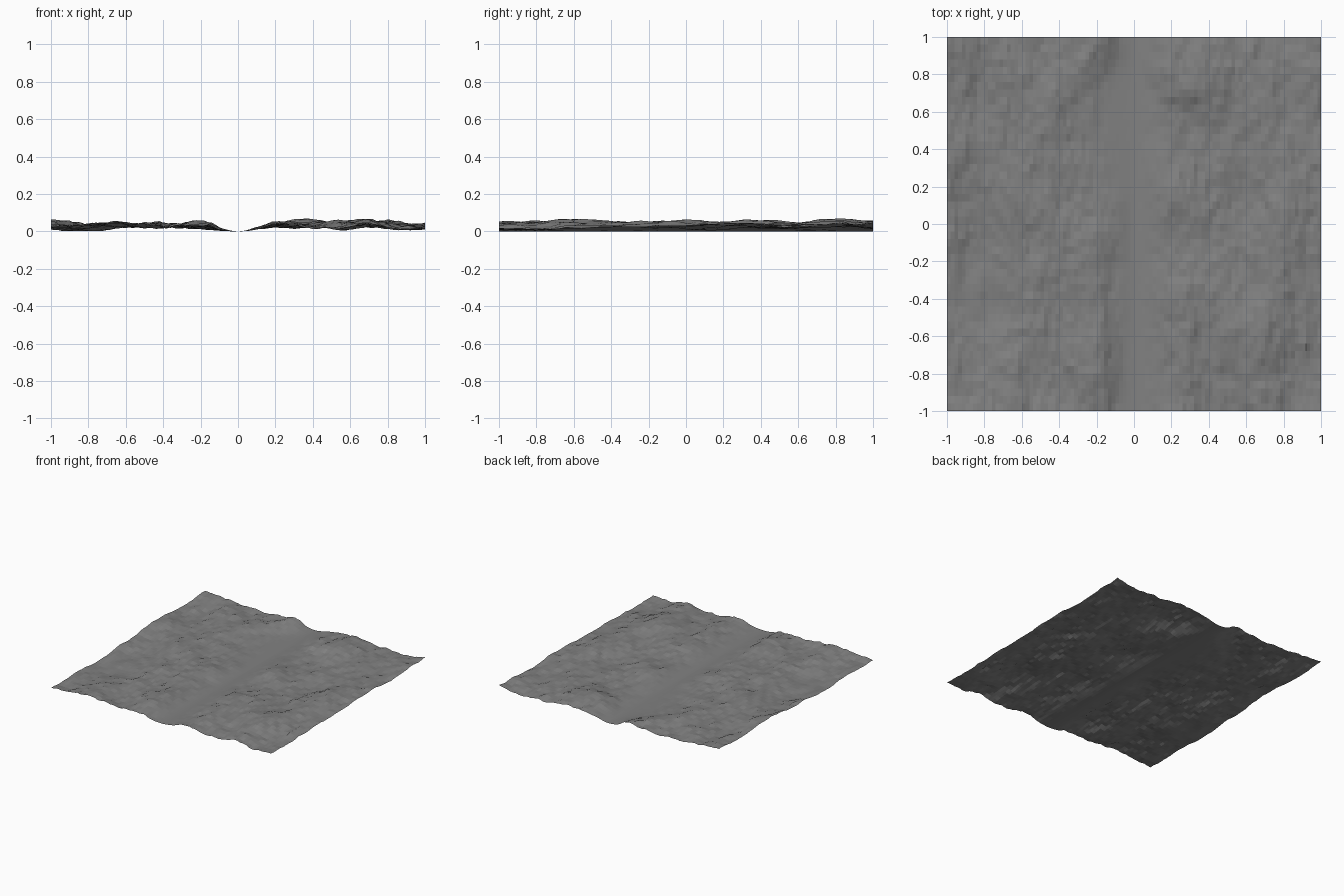
import bpy, bmesh, math
from mathutils import Vector, noise

if "Cube" in bpy.data.objects:
    bpy.data.objects.remove(bpy.data.objects["Cube"])

NX, NY = 100, 50

# broad hills: x, y, radius x, radius y, height
HILLS = [(-0.70, 0.85, 0.20, 0.25, 0.020), (0.36, 0.80, 0.14, 0.25, 0.020),
         (0.24, 0.30, 0.12, 0.30, 0.016), (-0.27, -0.50, 0.14, 0.30, 0.018),
         (0.62, -0.65, 0.15, 0.25, 0.022), (0.80, 0.00, 0.20, 0.20, 0.020),
         (-0.58, 0.25, 0.15, 0.25, 0.016), (-0.95, 0.40, 0.12, 0.30, 0.014)]


def smooth(t):
    t = max(0.0, min(1.0, t))
    return t * t * (3 - 2 * t)


def fractal(x, y):
    # five octaves, stretched along the valley
    return sum(noise.noise(Vector((x * 2.2 * 2**k + 7.3, y * 1.3 * 2**k + 2.1, k * 5.7))) * 0.64**k
               for k in range(5))


def height(x, y):
    # valley along x = 0, widening to the left towards the back
    left = 0.20 + 0.22 * smooth((y - 0.05) / 0.3) * smooth((1.0 - y) / 0.3)
    width = left if x < 0 else 0.22
    bank = smooth(abs(x) / width)
    h = 0.030 + 0.032 * fractal(x, y)
    h += sum(a * math.exp(-((x - cx) / rx)**2 - ((y - cy) / ry)**2)
             for cx, cy, rx, ry, a in HILLS)
    # soft limits at the floor and the hilltops
    h = 0.077 * smooth(0.12 + 0.78 * h / 0.077)
    return bank * h


# terrain sheet
bm = bmesh.new()
rows = [[bm.verts.new((x, y, height(x, y)))
         for x in (-1 + 2 * i / NX for i in range(NX + 1))]
        for y in (-1 + 2 * j / NY for j in range(NY + 1))]
for a, b in zip(rows, rows[1:]):
    for i in range(NX):
        bm.faces.new((a[i], a[i + 1], b[i + 1], b[i]))
mesh = bpy.data.meshes.new("valley_terrain")
bm.to_mesh(mesh)
bm.free()
terrain = bpy.data.objects.new("valley_terrain", mesh)
bpy.context.collection.objects.link(terrain)

# dark ground
ground = bpy.data.materials.new("dark_ground")
ground.diffuse_color = (0.22, 0.22, 0.22, 1)
ground.use_nodes = True
ground.node_tree.nodes["Principled BSDF"].inputs["Base Color"].default_value = ground.diffuse_color
mesh.materials.append(ground)
